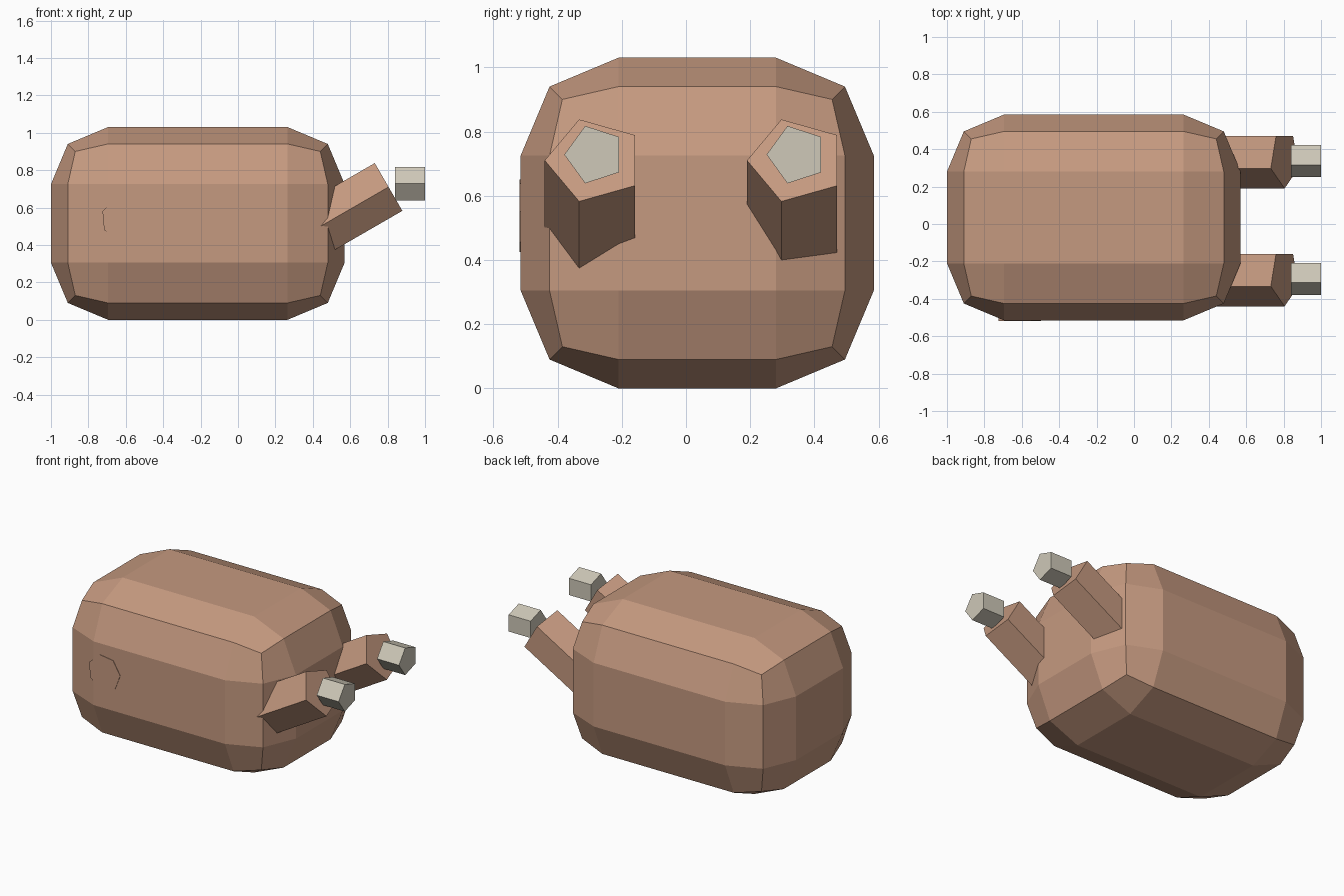
import bpy, bmesh, math
from mathutils import Matrix, Vector

if "Cube" in bpy.data.objects:
    bpy.data.objects.remove(bpy.data.objects["Cube"])


def material(name, rgb):
    m = bpy.data.materials.new(name)
    m.diffuse_color = (*rgb, 1)
    m.use_nodes = True
    m.node_tree.nodes["Principled BSDF"].inputs["Base Color"].default_value = m.diffuse_color
    return m


BROWN = material("warm brown", (0.56, 0.32, 0.215))
GREY = material("pale grey", (0.62, 0.58, 0.48))


def finish(bm, name, mat):
    bmesh.ops.recalc_face_normals(bm, faces=bm.faces)
    mesh = bpy.data.meshes.new(name)
    bm.to_mesh(mesh)
    bm.free()
    mesh.materials.append(mat)
    obj = bpy.data.objects.new(name, mesh)
    bpy.context.collection.objects.link(obj)
    return obj


def prism(name, mat, start, end, radius, sides, u, v, turn=0.0):
    """Regular prism from start to end; u and v span its cross-section."""
    bm = bmesh.new()
    rings = []
    for centre in (start, end):
        ring = []
        for i in range(sides):
            a = turn + math.tau * i / sides
            offset = Vector(u) * math.cos(a) + Vector(v) * math.sin(a)
            ring.append(bm.verts.new(Vector(centre) + offset * radius))
        rings.append(ring)
        bm.faces.new(ring)
    for i in range(sides):
        j = (i + 1) % sides
        bm.faces.new((rings[0][i], rings[0][j], rings[1][j], rings[1][i]))
    return finish(bm, name, mat)


# Body: cube cut 3x3 per side, with its edges and corners pulled in
CENTRE = Vector((-0.215, 0.035, 0.515))
HALF = Vector((0.785, 0.55, 0.515))
INSET = {1: 0.0, 2: 0.09, 3: 0.13}
bm = bmesh.new()
bmesh.ops.create_cube(bm, size=2)
bmesh.ops.subdivide_edges(bm, edges=bm.edges[:], cuts=2, use_grid_fill=True)
for vert in bm.verts:
    outer = [abs(c) > 0.9 for c in vert.co]
    inset = INSET[sum(outer)]
    for k in range(3):
        reach = HALF[k] - (inset if outer[k] else 0.305)
        vert.co[k] = CENTRE[k] + math.copysign(reach, vert.co[k])
finish(bm, "body", BROWN)

# Two five-sided arms tilted 30 degrees up, each with a pale tip
c, s = math.cos(math.radians(30)), math.sin(math.radians(30))
for side, y in (("front", -0.285), ("back", 0.345)):
    end = Vector((0.805, y, 0.71))
    start = end - Vector((c, 0, s)) * 0.45
    prism(side + "_arm", BROWN, start, end, 0.155, 5, (0, -1, 0), (-s, 0, c))
    prism(side + "_tip", GREY, (0.84, y, 0.728), (1.0, y, 0.728), 0.094, 5,
          (0, -1, 0), (0, 0, 1))

# Seven-sided boss almost flush with the front of the body
prism("side_boss", BROWN, (-0.615, -0.44, 0.54), (-0.615, -0.518, 0.54), 0.117, 7,
      (1, 0, 0), (0, 0, 1), math.radians(5))
